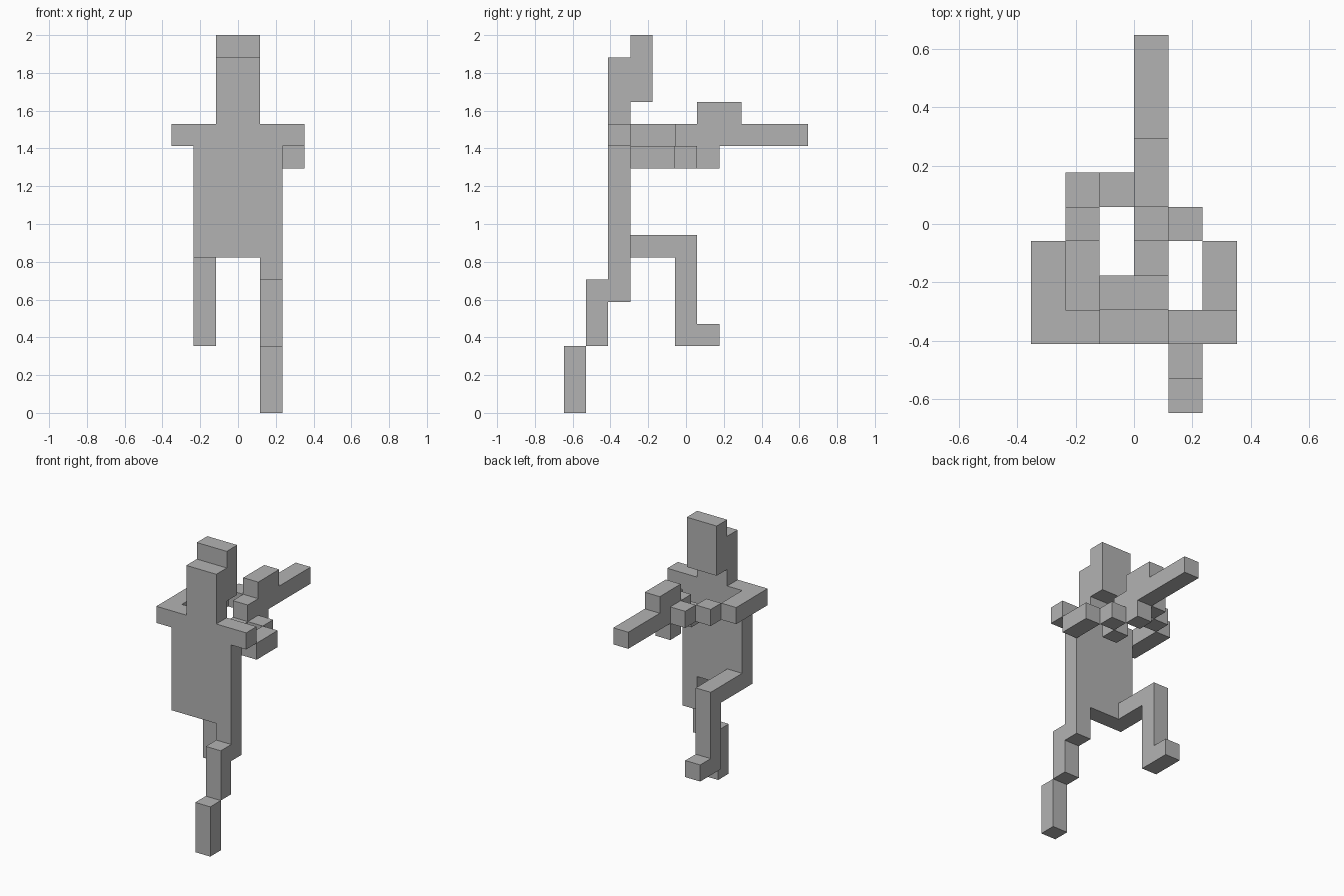
import bpy
import bmesh
from mathutils import Matrix, Vector

cube = bpy.data.objects.get("Cube")
if cube:
    bpy.data.objects.remove(cube, do_unlink=True)

UNIT = 2 / 17                      # edge of one block
CENTRE = Vector((3, 5.5, 0))       # middle of the block grid

grey = bpy.data.materials.new("plain_grey")
grey.use_nodes = True
colour = (0.45, 0.45, 0.45, 1)
grey.diffuse_color = colour
grey.node_tree.nodes["Principled BSDF"].inputs["Base Color"].default_value = colour


def part(name, *boxes):
    """One object from boxes given as ((x, y, z) low corner, (x, y, z) size) in blocks."""
    bm = bmesh.new()
    for low, size in boxes:
        low, size = Vector(low), Vector(size)
        middle = (low + size / 2 - CENTRE) * UNIT
        matrix = Matrix.Translation(middle) @ Matrix.Diagonal(size * UNIT).to_4x4()
        bmesh.ops.create_cube(bm, size=1, matrix=matrix)
    mesh = bpy.data.meshes.new(name)
    bm.to_mesh(mesh)
    bm.free()
    mesh.materials.append(grey)
    obj = bpy.data.objects.new(name, mesh)
    bpy.context.collection.objects.link(obj)
    return obj


# Body and head
part("torso", ((1, 2, 7), (4, 1, 5)))
part("shoulders", ((0, 2, 12), (6, 1, 1)))
part("face", ((2, 2, 13), (2, 1, 3)))
part("head_back", ((2, 3, 14), (2, 1, 3)))

# Left leg, stepping forward
part("left_thigh", ((4, 2, 5), (1, 1, 2)))
part("left_shin", ((4, 1, 3), (1, 1, 3)))
part("left_foot", ((4, 0, 0), (1, 1, 3)))

# Right leg, bent behind
part("right_thigh", ((1, 3, 7), (1, 3, 1)))
part("right_shin", ((1, 5, 3), (1, 1, 4)))
part("right_foot", ((1, 6, 3), (1, 1, 1)))

# Arms reaching in to the held tool
part("left_forearm", ((5, 3, 11), (1, 2, 1)))
part("left_hand", ((4, 5, 11), (1, 1, 1)))
part("right_forearm", ((0, 3, 12), (1, 2, 1)))
part("right_hand", ((1, 5, 12), (1, 1, 1)), ((2, 6, 12), (1, 1, 1)))

# Held tool
part("tool_barrel", ((3, 5, 12), (1, 6, 1)))
part("tool_top_block", ((3, 6, 13), (1, 2, 1)))
part("tool_stock", ((3, 4, 11), (1, 1, 1)))
part("tool_grip", ((3, 6, 11), (1, 1, 1)))
